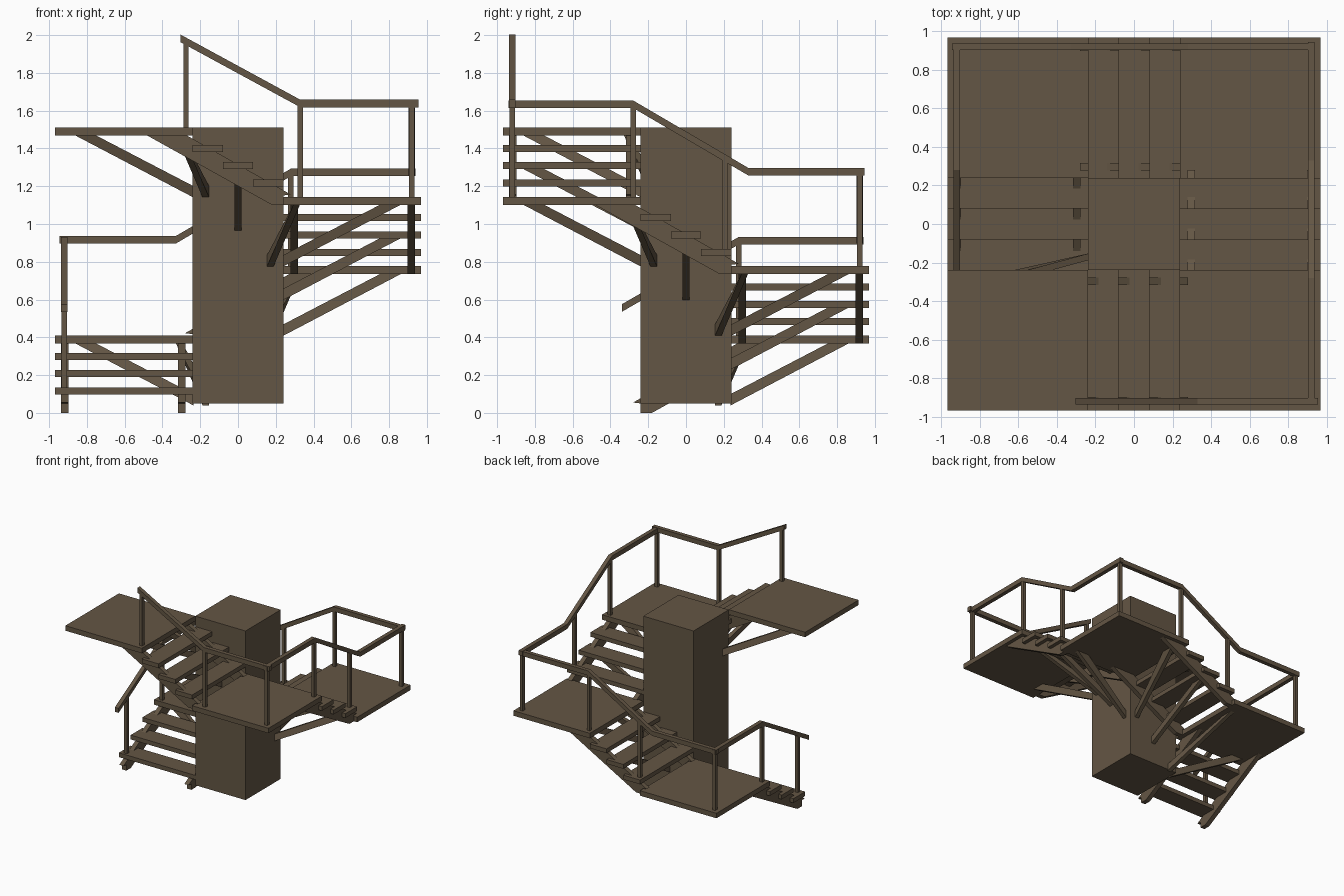
import bpy, bmesh
from math import pi
from mathutils import Matrix, Vector

if "Cube" in bpy.data.objects:
    bpy.data.objects.remove(bpy.data.objects["Cube"])

wood = bpy.data.materials.new("brown_wood")
wood.diffuse_color = (0.127, 0.093, 0.058, 1)
wood.use_nodes = True
wood.node_tree.nodes["Principled BSDF"].inputs["Base Color"].default_value = wood.diffuse_color

RISE = 0.367      # height gained per flight
THICK = 0.043     # landing thickness
RAIL = 0.92       # rail distance from centre


def prism(name, bottom, top, turn):
    """Solid between two matching outlines; local axes s (along flight), o (outward), z."""
    bm = bmesh.new()
    a = [bm.verts.new(p) for p in bottom]
    b = [bm.verts.new(p) for p in top]
    n = len(a)
    bm.faces.new(a)
    bm.faces.new(b[::-1])
    for i in range(n):
        bm.faces.new((a[i], b[i], b[(i + 1) % n], a[(i + 1) % n]))
    # local s -> +y, o -> -x, then quarter turns clockwise
    bmesh.ops.transform(bm, matrix=Matrix.Rotation(pi / 2 - turn * pi / 2, 4, 'Z'), verts=bm.verts)
    bmesh.ops.recalc_face_normals(bm, faces=bm.faces)
    me = bpy.data.meshes.new(name)
    bm.to_mesh(me)
    bm.free()
    me.materials.append(wood)
    ob = bpy.data.objects.new(name, me)
    bpy.context.collection.objects.link(ob)
    return ob


def box(name, s0, s1, o0, o1, z0, z1, turn):
    q = [(s0, o0), (s1, o0), (s1, o1), (s0, o1)]
    return prism(name, [(s, o, z0) for s, o in q], [(s, o, z1) for s, o in q], turn)


def plate(name, outline, o, width, turn):
    """Side outline in (s, z), given a width in o."""
    return prism(name, [(s, o - width / 2, z) for s, z in outline],
                 [(s, o + width / 2, z) for s, z in outline], turn)


def brace(name, z_top, side0, side1, swap, turn):
    """Diagonal strut from the core face, drifting sideways from side0 to side1."""
    low, w = z_top - 0.328, 0.0175
    prof = [(0.235, low, side0), (0.235, low + 0.06, side0),
            (0.75, z_top, side1), (0.86, z_top, side1)]

    def pts(d):
        return [(out, sd + d, z) if swap else (sd + d, out, z) for out, z, sd in prof]
    prism(name, pts(-w), pts(w), turn)


# central core
box("core_column", -0.24, 0.24, -0.24, 0.24, 0.05, 1.51, 0)

for k in range(4):
    base = RISE * k
    land = base + RISE
    n = str(k + 1)

    # corner landing
    box("landing_" + n, 0.24, 0.97, 0.24, 0.97, land, land + THICK, k)

    # three treads
    for j in range(3):
        top = base + THICK + RISE / 4 * (j + 1)
        s0 = -0.24 + 0.16 * j
        box(f"tread_{n}_{j + 1}", s0, s0 + 0.16, 0.24, 0.97, top - 0.037, top, k)

    # two stringers below the treads
    outline = [(-0.28, 0.055), (-0.24, 0.05), (-0.24, 0), (-0.18, 0),
               (0.48, RISE), (0.27, RISE)]
    for o, side in ((0.297, "inner"), (0.918, "outer")):
        plate(f"{side}_stringer_{n}", [(s, z + base) for s, z in outline], o, 0.04, k)

    # braces under the landing and the middle tread
    brace("landing_brace_a_" + n, land, 0.17, 0.31, False, k)
    brace("landing_brace_b_" + n, land, 0.17, 0.31, True, k)
    if k:
        brace("flight_brace_" + n, base + THICK + RISE / 2 - 0.037, 0, 0, False, k)

    # handrail following the flight
    lo, hi = 0.555 + 0.361 * k, 0.912 + 0.361 * k
    path = [(-0.945, lo), (-0.33, lo), (0.28, hi), (0.94, hi)]
    if k == 0:
        path = [(-0.34, lo), (0.28, hi), (0.94, hi)]
    if k == 3:
        path = [(-0.955, lo), (-0.33, lo), (0.305, lo + 0.345)]
    plate("handrail_" + n, [(s, z - 0.02) for s, z in path]
          + [(s, z + 0.02) for s, z in reversed(path)], RAIL, 0.035, k)

    # rail posts: foot of flight, head of flight, landing corner
    p = 0.014
    if k == 3:
        posts = [(-0.33, base + THICK, lo), (0.275, land + THICK, lo + 0.33)]
    else:
        posts = [(-0.205, base + THICK + RISE / 4, lo + 0.073),
                 (0.28, land + THICK, hi), (RAIL, land + THICK, hi)]
    for i, (s, z0, z1) in enumerate(posts):
        box(f"rail_post_{n}_{i + 1}", s - p, s + p, RAIL - p, RAIL + p, z0 - 0.005, z1, k)
